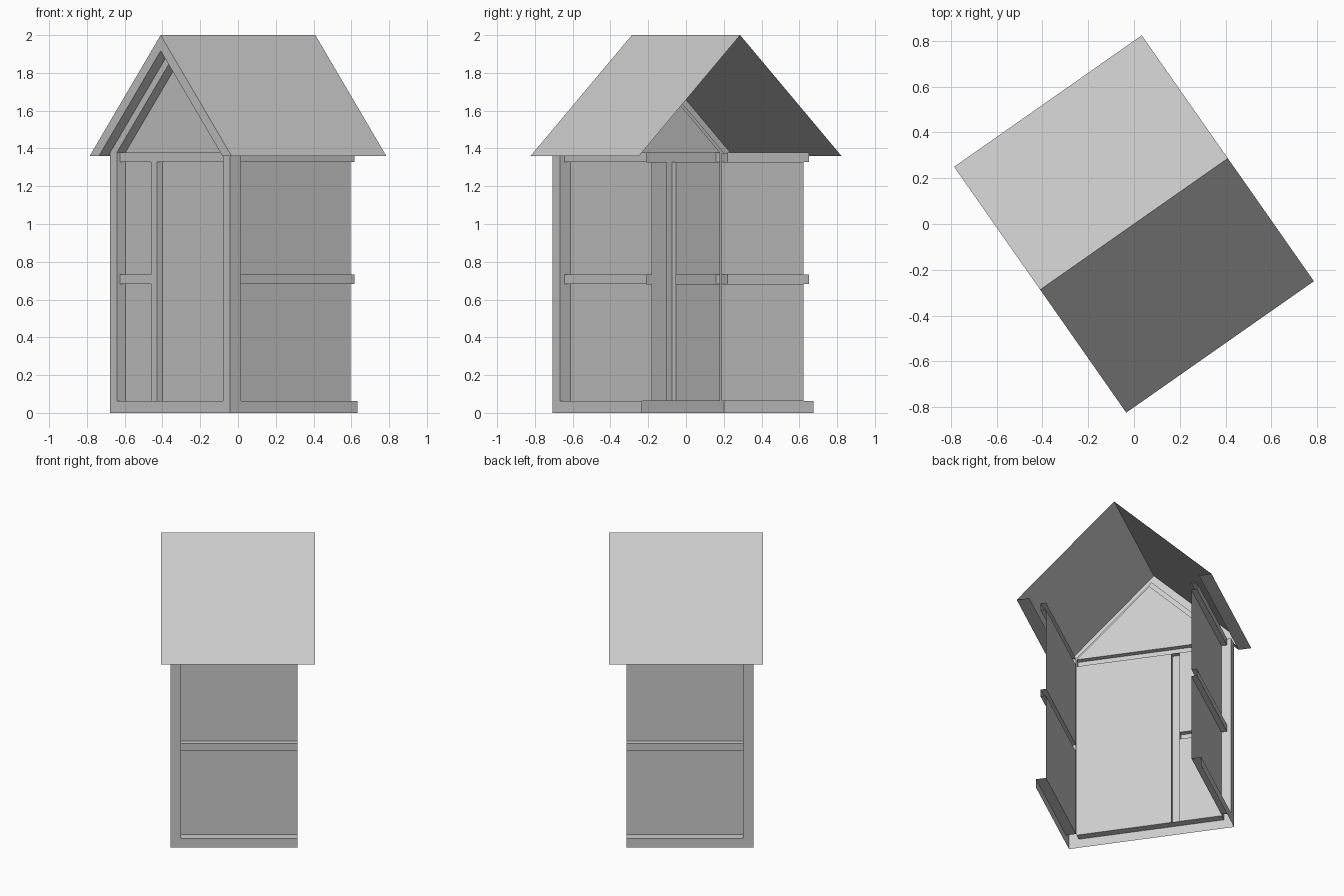
import bpy, bmesh, math
from mathutils import Vector

if "Cube" in bpy.data.objects:
    bpy.data.objects.remove(bpy.data.objects["Cube"])

ANGLE = math.radians(35)      # the house is turned on its vertical axis
FRONT, PANEL, RAIL, BACK = -0.44, -0.385, -0.42, 0.385
POST_BACK = -0.369
W_OUT, W_IN, W_RAIL = 0.555, 0.489, 0.526
SLOPE = 0.977
SILL, MID0, MID1, TOP0, TOP1 = 0.064, 0.682, 0.732, 1.329, 1.379


def make(name, faces):
    """Open shell from a list of polygons, facing outwards."""
    bm = bmesh.new()
    for f in faces:
        bm.faces.new([bm.verts.new(p) for p in f])
    bmesh.ops.remove_doubles(bm, verts=bm.verts, dist=1e-4)
    bmesh.ops.recalc_face_normals(bm, faces=bm.faces)
    c = Vector((0.1, 0, 0.9))
    if sum(f.normal.dot(f.calc_center_median() - c) * f.calc_area() for f in bm.faces) < 0:
        bmesh.ops.reverse_faces(bm, faces=bm.faces)
    me = bpy.data.meshes.new(name)
    bm.to_mesh(me)
    bm.free()
    ob = bpy.data.objects.new(name, me)
    ob.rotation_euler.z = ANGLE
    bpy.context.collection.objects.link(ob)
    return ob


def sweep(pts, x0, x1):
    """Extrude a (y, z) polyline along x."""
    return [[(x0, *a), (x1, *a), (x1, *b), (x0, *b)] for a, b in zip(pts, pts[1:])]


def ring(a, b, x):
    """Flat band between two (y, z) polylines."""
    return [[(x, *a[i]), (x, *a[i + 1]), (x, *b[i + 1]), (x, *b[i])] for i in range(len(a) - 1)]


def flat(y0, y1, z0, z1, x):
    return [[(x, y0, z0), (x, y1, z0), (x, y1, z1), (x, y0, z1)]]


def rail(y0, y1, z0, z1, upright=False):
    """Hollow trim strip standing proud of the front panel."""
    faces = flat(y0, y1, z0, z1, RAIL)
    if upright:
        faces += sweep([(y0, z0), (y0, z1)], RAIL, PANEL) + sweep([(y1, z0), (y1, z1)], RAIL, PANEL)
    else:
        faces += sweep([(y0, z0), (y1, z0)], RAIL, PANEL) + sweep([(y0, z1), (y1, z1)], RAIL, PANEL)
    return faces


# Roof: slopes, eave undersides, front fascia and overhang underside
outer = [(0.655, 1.36), (0, 2.0), (-0.655, 1.36)]
inner = [(0.57, 1.36), (0, 1.917), (-0.57, 1.36)]
make("roof", sweep([inner[0]] + outer + [inner[2]], -0.5, 0.5)
     + ring(outer, inner, -0.5) + sweep(inner, -0.5, FRONT))

# Front frame with posts, sill and gable rake, plus its inner reveal
eave = 1.917 - W_OUT * SLOPE
frame_out = [(W_OUT, 0), (W_OUT, eave), (0, 1.917), (-W_OUT, eave), (-W_OUT, 0), (W_OUT, 0)]
apex = TOP1 + W_IN * SLOPE
frame_in = [(W_IN, SILL), (W_IN, TOP1), (0, apex), (-W_IN, TOP1), (-W_IN, SILL), (W_IN, SILL)]
make("front_frame", ring(frame_out, frame_in, FRONT) + sweep(frame_in, FRONT, PANEL))

# Recessed front panels
BAR0, BAR1 = 0.148, 0.204
make("front_panels", flat(-W_IN, BAR0, SILL, TOP0, PANEL)
     + flat(BAR1, W_IN, SILL, MID0, PANEL) + flat(BAR1, W_IN, MID1, TOP0, PANEL)
     + [[(PANEL, W_IN, TOP1), (PANEL, 0, apex), (PANEL, -W_IN, TOP1)]])

# Front trim strips
make("front_top_rail", rail(-W_IN, W_IN, TOP0, TOP1))
make("front_mid_rail", rail(BAR1, W_IN, MID0, MID1))
make("front_upright", rail(BAR0, BAR1, SILL, TOP0, True))

# Side walls with rails, and the returns of the corner posts
profile = [(W_OUT, 0), (W_OUT, SILL), (W_IN, SILL), (W_IN, MID0), (W_RAIL, MID0), (W_RAIL, MID1),
           (W_IN, MID1), (W_IN, TOP0), (W_RAIL, TOP0), (W_RAIL, TOP1), (W_IN, TOP1)]
for s, side in ((1, "left"), (-1, "right")):
    make(side + "_wall", sweep([(s * y, z) for y, z in profile], POST_BACK, BACK))
    make(side + "_post", sweep([(s * W_OUT, 0), (s * W_OUT, eave)], FRONT, POST_BACK)
         + flat(s * W_IN, s * W_OUT, SILL, eave, POST_BACK))
